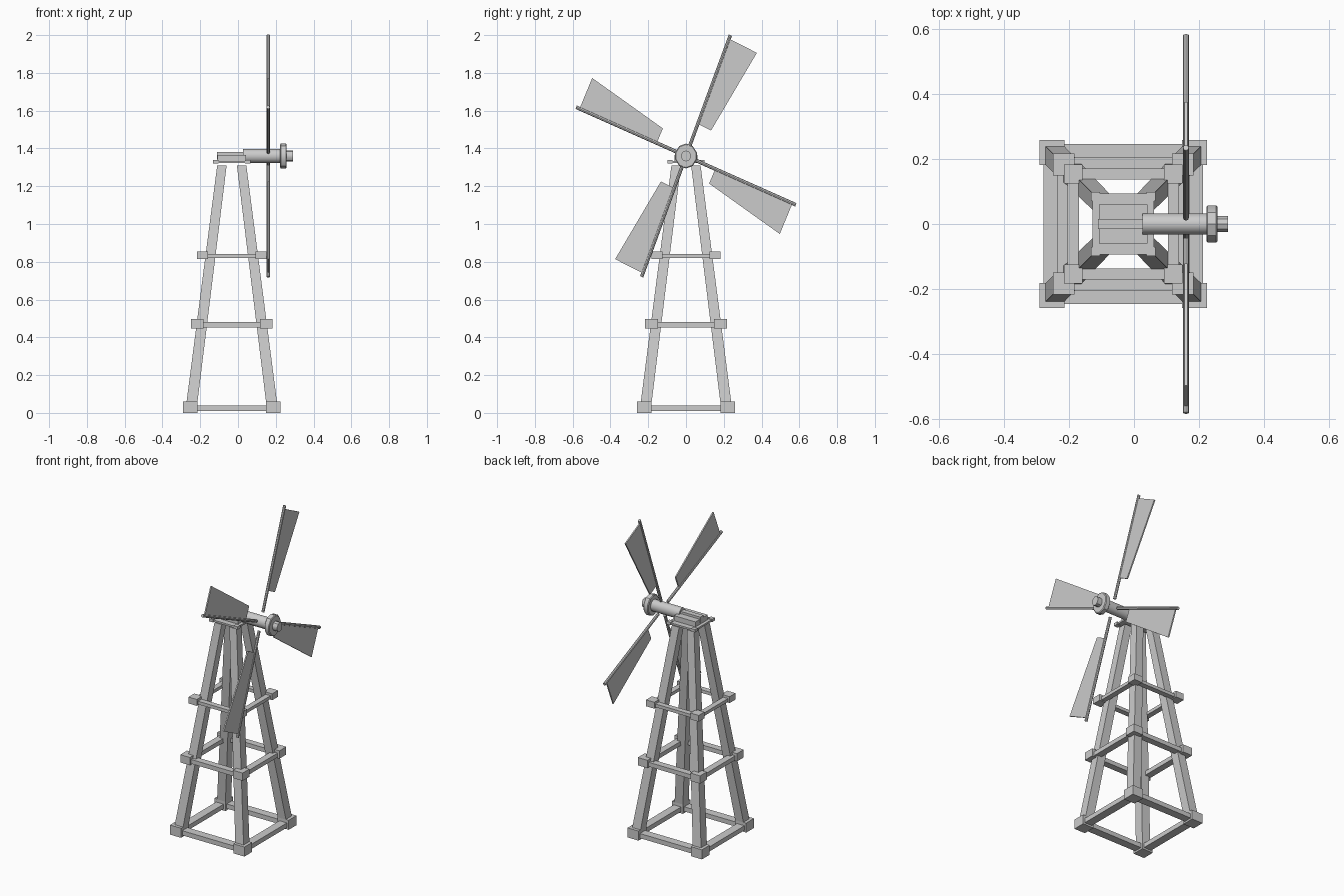
import bpy, bmesh, math
from mathutils import Matrix, Vector

if "Cube" in bpy.data.objects:
    bpy.data.objects.remove(bpy.data.objects["Cube"])

CX = -0.033              # tower axis
HUB = Vector((0.16, 0, 1.36))
ZS = 1.1                 # rotor is slightly taller than wide


def finish(name, bm, smooth=False):
    bmesh.ops.recalc_face_normals(bm, faces=bm.faces)
    me = bpy.data.meshes.new(name)
    bm.to_mesh(me)
    bm.free()
    ob = bpy.data.objects.new(name, me)
    bpy.context.collection.objects.link(ob)
    if smooth:
        bpy.context.view_layer.objects.active = ob
        ob.select_set(True)
        bpy.ops.object.shade_smooth_by_angle(angle=math.radians(35))
        ob.select_set(False)
    return ob


def add_box(bm, c, s):
    m = Matrix.Translation(c) @ Matrix.Diagonal((*s, 1))
    bmesh.ops.create_cube(bm, size=1, matrix=m)


def loft(bm, low, high):
    a = [bm.verts.new(p) for p in low]
    b = [bm.verts.new(p) for p in high]
    n = len(a)
    bm.faces.new(a)
    bm.faces.new(b)
    for i in range(n):
        bm.faces.new((a[i], a[(i + 1) % n], b[(i + 1) % n], b[i]))


def square(x, y, z, h):
    return [(x + i * h, y + j * h, z) for i, j in ((-1, -1), (1, -1), (1, 1), (-1, 1))]


def shaft_part(name, profile, sides):
    # lathe of (x, radius) points around the rotor axis
    bm = bmesh.new()
    rings = []
    for x, r in profile:
        rings.append([bm.verts.new((x, r * math.sin(a), HUB.z + ZS * r * math.cos(a)))
                      for a in (2 * math.pi * k / sides for k in range(sides))])
    for p, q in zip(rings, rings[1:]):
        for k in range(sides):
            m = (k + 1) % sides
            bm.faces.new((p[k], p[m], q[m], q[k]))
    bm.faces.new(rings[0])
    bm.faces.new(rings[-1])
    return finish(name, bm, True)


# Tapered legs
bm = bmesh.new()
for sx in (-1, 1):
    for sy in (-1, 1):
        loft(bm, square(CX + sx * 0.214, sy * 0.214, 0.03, 0.029),
             square(CX + sx * 0.052, sy * 0.052, 1.311, 0.025))
finish("tower_legs", bm)

# Frame levels: offset, block size, block z range, beam width, beam z range
levels = {
    "base": (0.22, 0.077, 0.0, 0.06, 0.052, 0.011, 0.04),
    "lower": (0.183, 0.067, 0.448, 0.497, 0.042, 0.453, 0.48),
    "upper": (0.154, 0.058, 0.815, 0.855, 0.034, 0.82, 0.84),
}
for name, (o, s, z0, z1, w, b0, b1) in levels.items():
    bm = bmesh.new()
    for sx in (-1, 1):
        for sy in (-1, 1):
            add_box(bm, (CX + sx * o, sy * o, (z0 + z1) / 2), (s, s, z1 - z0))
    finish(name + "_corner_blocks", bm)
    bm = bmesh.new()
    for sd in (-1, 1):
        zc, h = (b0 + b1) / 2, b1 - b0
        add_box(bm, (CX + sd * o, 0, zc), (w, 2 * o, h))
        add_box(bm, (CX, sd * o, zc), (2 * o, w, h))
    finish(name + "_beams", bm)

# Cap platform with corner blocks
bm = bmesh.new()
add_box(bm, (CX, 0, 1.329), (0.188, 0.188, 0.011))
for sx in (-1, 1):
    for sy in (-1, 1):
        add_box(bm, (CX + sx * 0.085, sy * 0.085, 1.33), (0.028, 0.028, 0.018))
finish("top_platform", bm)

# Bearing slab and ridge carrying the shaft
bm = bmesh.new()
add_box(bm, (CX, 0, 1.35), (0.15, 0.12, 0.032))
finish("bearing_slab", bm)
bm = bmesh.new()
add_box(bm, (CX, 0, 1.361), (0.156, 0.032, 0.038))
finish("bearing_ridge", bm)

# Shaft, hub disc and nose
shaft_part("shaft", [(0.026, 0.033), (0.228, 0.033)], 16)
shaft_part("hub_disc", [(0.223, 0.055), (0.227, 0.06), (0.253, 0.06), (0.257, 0.055)], 10)
shaft_part("hub_nose", [(0.25, 0.026), (0.29, 0.026)], 10)

# Blades: a round spar with a widening sail on one side
for k in range(4):
    a = math.radians(22 + 90 * k)
    rad = Vector((0, math.sin(a), math.cos(a)))
    tan = Vector((0, math.cos(a), -math.sin(a)))

    def place(r, t, x):
        v = rad * r + tan * t
        return HUB + Vector((x, v.y, v.z * ZS))

    bm = bmesh.new()
    ends = []
    for r in (0.05, 0.627):
        ends.append([place(r, 0.009 * math.cos(b), 0.009 * math.sin(b))
                     for b in (2 * math.pi * i / 8 for i in range(8))])
    loft(bm, *ends)
    finish(f"blade_spar_{k + 1}", bm, True)

    bm = bmesh.new()
    outline = ((0.167, 0), (0.608, 0), (0.601, 0.162), (0.163, 0.077))
    loft(bm, [place(r, t, -0.004) for r, t in outline],
         [place(r, t, 0.004) for r, t in outline])
    finish(f"blade_sail_{k + 1}", bm)
